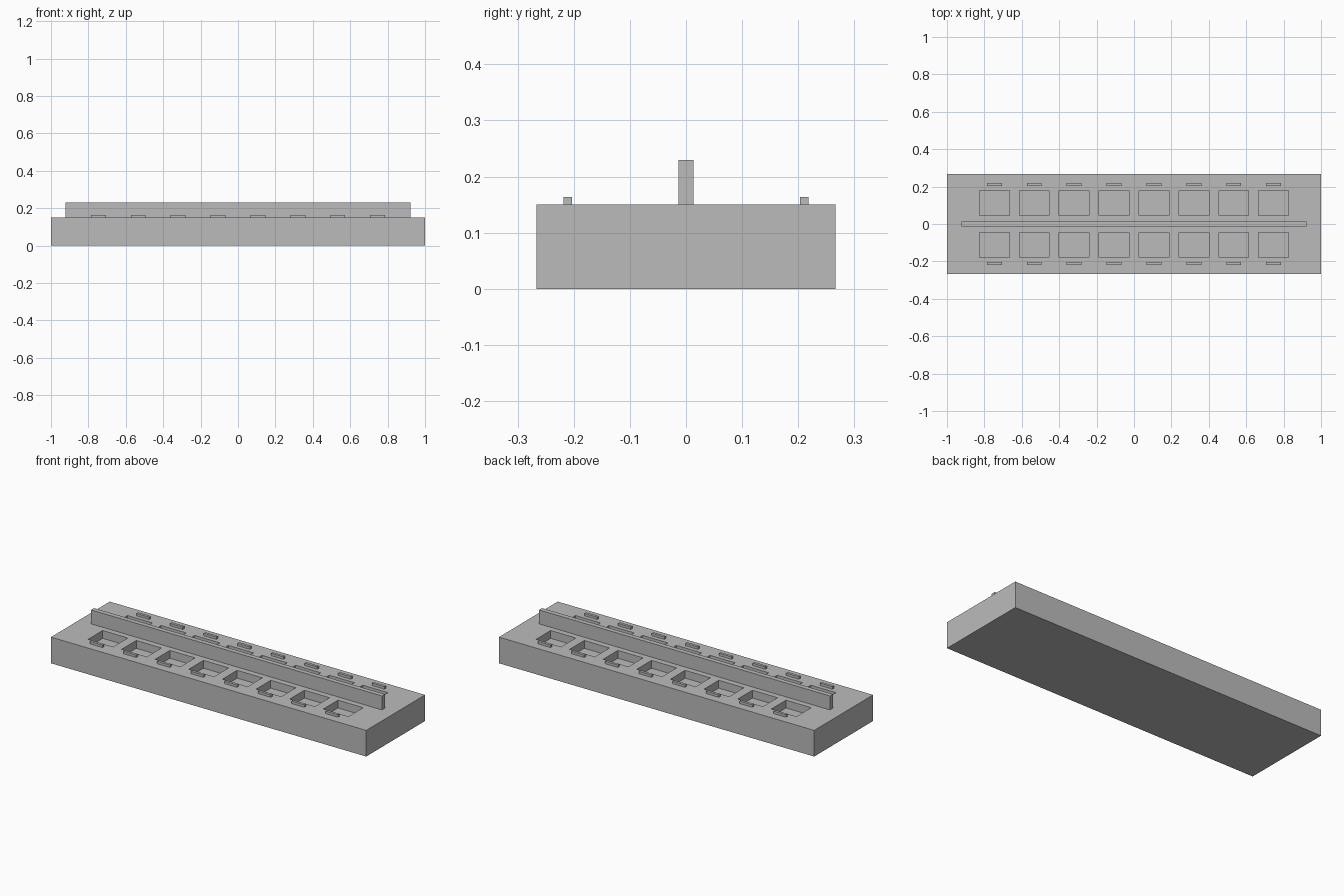
import bpy
import bmesh
from mathutils import Matrix

COUNT, PITCH = 8, 0.2133
BASE_TOP, POCKET_DEPTH = 0.15, 0.045

if "Cube" in bpy.data.objects:
    bpy.data.objects.remove(bpy.data.objects["Cube"], do_unlink=True)

gray = bpy.data.materials.new("plain gray")
gray.use_nodes = True
color = (0.5, 0.5, 0.5, 1)
gray.diffuse_color = color
gray.node_tree.nodes["Principled BSDF"].inputs["Base Color"].default_value = color


def boxes(name, size, centers):
    """One object holding an equal box at every centre."""
    bm = bmesh.new()
    for c in centers:
        bmesh.ops.create_cube(bm, size=1, matrix=Matrix.Translation(c) @ Matrix.Diagonal((*size, 1)))
    mesh = bpy.data.meshes.new(name)
    bm.to_mesh(mesh)
    bm.free()
    mesh.materials.append(gray)
    obj = bpy.data.objects.new(name, mesh)
    bpy.context.collection.objects.link(obj)
    return obj


def rows(y, z):
    """Centres of the two mirrored rows of stations."""
    return [((i - (COUNT - 1) / 2) * PITCH, side * y, z) for side in (-1, 1) for i in range(COUNT)]


# Base slab and central divider
base = boxes("base", (2, 0.533, BASE_TOP), [(0, 0, BASE_TOP / 2)])
boxes("center_divider", (1.845, 0.027, 0.08), [(0, 0, BASE_TOP + 0.04)])

# Small raised tabs outside each pocket
boxes("tabs", (0.08, 0.015, 0.014), rows(0.2105, BASE_TOP + 0.007))

# Two rows of rectangular pockets sunk into the slab
cutter = boxes("pocket_cutter", (0.16, 0.133, POCKET_DEPTH * 2), rows(0.1125, BASE_TOP))
cutter.hide_render = True
cutter.hide_set(True)
cut = base.modifiers.new("pockets", "BOOLEAN")
cut.operation = "DIFFERENCE"
cut.solver = "EXACT"
cut.object = cutter
